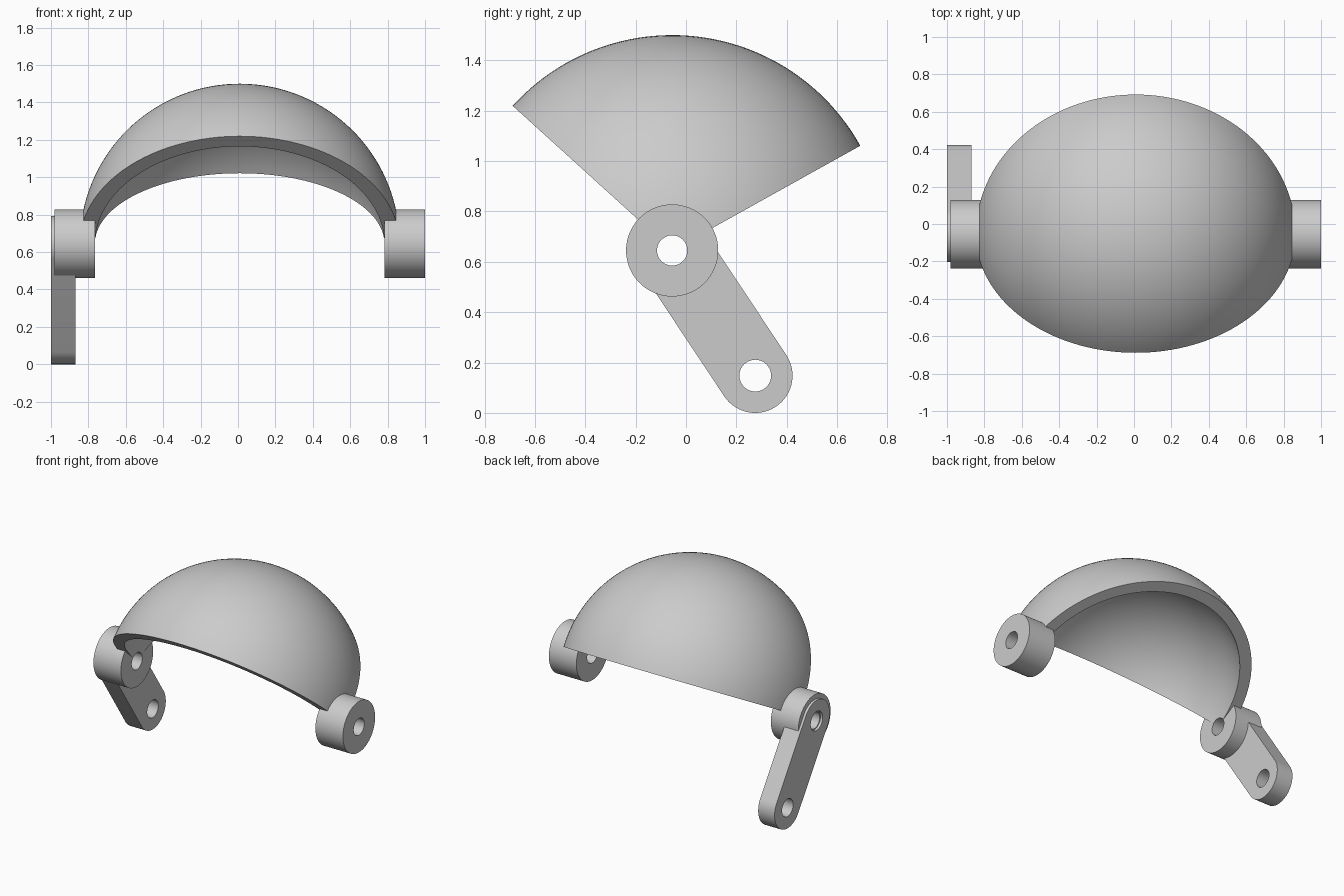
import bpy, bmesh
from math import sin, cos, pi, asin, radians, hypot, atan2
from mathutils import Matrix

if "Cube" in bpy.data.objects:
    bpy.data.objects.remove(bpy.data.objects["Cube"])

CX, CY, CZ = 0.009, -0.055, 0.645      # pivot axis runs along x through here
OUTER, INNER = 0.855, 0.774            # shell radii
HUB_R, HOLE_R = 0.183, 0.06
END_Y, END_Z = 0.275, 0.148            # lower end of the lever
LEVER_R = 0.148

grey = bpy.data.materials.new("plain_grey")
grey.use_nodes = True
grey.diffuse_color = (0.6, 0.6, 0.6, 1)
grey.node_tree.nodes["Principled BSDF"].inputs["Base Color"].default_value = (0.6, 0.6, 0.6, 1)


def add_object(name, mesh):
    mesh.materials.clear()
    mesh.materials.append(grey)
    ob = bpy.data.objects.new(name, mesh)
    bpy.context.collection.objects.link(ob)
    bpy.ops.object.select_all(action='DESELECT')
    ob.select_set(True)
    bpy.context.view_layer.objects.active = ob
    bpy.ops.object.shade_smooth_by_angle(angle=radians(30))
    return ob


def lathe(name, profile, start, end, steps):
    """Turn a closed (x, radius) profile around the pivot axis."""
    bm = bmesh.new()
    full = abs(end - start - 2 * pi) < 1e-4
    rings = []
    for i in range(steps if full else steps + 1):
        a = start + (end - start) * i / steps
        rings.append([bm.verts.new((CX + x, CY + r * cos(a), CZ + r * sin(a)))
                      for x, r in profile])
    pairs = list(zip(rings, rings[1:]))
    if full:
        pairs.append((rings[-1], rings[0]))
    n = len(profile)
    for p, q in pairs:
        for j in range(n):
            k = (j + 1) % n
            bm.faces.new((p[j], p[k], q[k], q[j]))
    if not full:
        # flat cut faces, as strips between the outer and inner arcs
        for ring in (rings[0], rings[-1]):
            for j in range(n // 2 - 1):
                bm.faces.new((ring[j], ring[j + 1], ring[n - 2 - j], ring[n - 1 - j]))
    bmesh.ops.recalc_face_normals(bm, faces=bm.faces)
    mesh = bpy.data.meshes.new(name)
    bm.to_mesh(mesh)
    bm.free()
    return add_object(name, mesh)


def arc(radius, end_radius, count=64):
    """Half circle of (x, radius) points, stopping short of the axis."""
    t0 = asin(end_radius / radius)
    angles = [t0 + (pi - 2 * t0) * i / count for i in range(count + 1)]
    return [(radius * cos(t), radius * sin(t)) for t in angles]


# Spherical shell wedge
lathe("dome_shell", arc(OUTER, 0.09) + arc(INNER, 0.061)[::-1],
      radians(29.1), radians(137.8), 48)

# Bored pivot hubs
for name, side in (("left_hub", 1), ("right_hub", -1)):
    near, far = side * 0.773, side * 0.991
    lathe(name, [(near, HOLE_R), (near, HUB_R), (far, HUB_R), (far, HOLE_R)],
          0, 2 * pi, 64)

# Lever: rounded bar with a hole at each end
def circle(y, z, r, start=0, sweep=2 * pi, count=48):
    return [(y + r * cos(start + sweep * i / count), z + r * sin(start + sweep * i / count))
            for i in range(count if sweep > 6 else count + 1)]


tilt = atan2(END_Z - CZ, END_Y - CY)
outline = (circle(END_Y, END_Z, LEVER_R, tilt - pi / 2, pi)
           + circle(CY, CZ, LEVER_R, tilt + pi / 2, pi))
curve = bpy.data.curves.new("lever_outline", 'CURVE')
curve.dimensions = '2D'
curve.fill_mode = 'BOTH'
curve.extrude = 0.065
for points in (outline, circle(END_Y, END_Z, 0.063), circle(CY, CZ, 0.068)):
    spline = curve.splines.new('POLY')
    spline.points.add(len(points) - 1)
    for p, (y, z) in zip(spline.points, points):
        p.co = (y, z, 0, 1)
    spline.use_cyclic_u = True
helper = bpy.data.objects.new("lever_helper", curve)
bpy.context.collection.objects.link(helper)
bpy.context.view_layer.update()
evaluated = helper.evaluated_get(bpy.context.evaluated_depsgraph_get())
lever = bpy.data.meshes.new_from_object(evaluated)
bpy.data.objects.remove(helper)

# stand the outline up so its thickness runs along x
lever.transform(Matrix(((0, 0, 1, -0.935), (1, 0, 0, 0), (0, 1, 0, 0), (0, 0, 0, 1))))
bm = bmesh.new()
bm.from_mesh(lever)
bmesh.ops.remove_doubles(bm, verts=bm.verts, dist=1e-5)
bmesh.ops.recalc_face_normals(bm, faces=bm.faces)
bm.to_mesh(lever)
bm.free()
add_object("lever", lever)
